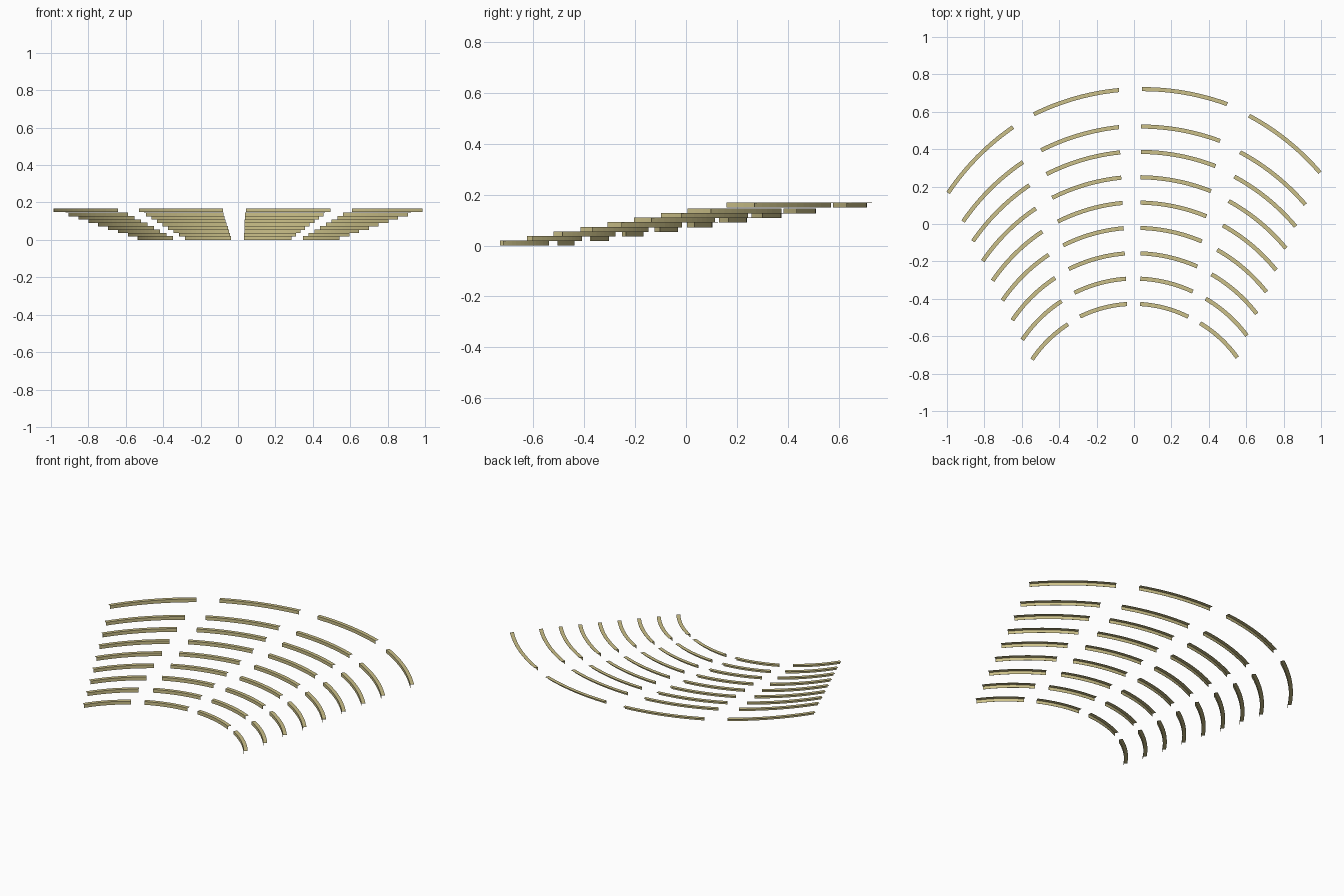
import bpy, bmesh
from mathutils import Vector

if "Cube" in bpy.data.objects:
    bpy.data.objects.remove(bpy.data.objects["Cube"])

wood = bpy.data.materials.new("pale khaki")
wood.diffuse_color = (0.60, 0.53, 0.25, 1)
wood.use_nodes = True
wood.node_tree.nodes["Principled BSDF"].inputs["Base Color"].default_value = wood.diffuse_color

# arc end points (inner end, outer end) of each block: first row, eighth row, last row
BLOCKS = {
    "inner_right": [(.033, -.422, .29, -.490), (.037, .527, .46, .450), (.043, .727, .498, .647)],
    "outer_right": [(.353, -.524, .552, -.708), (.567, .390, .916, .110), (.615, .585, .994, .281)],
    "inner_left": [(-.037, -.422, -.289, -.489), (-.08, .524, -.497, .40), (-.08, .722, -.535, .593)],
    "outer_left": [(-.353, -.530, -.545, -.719), (-.594, .337, -.914, .019), (-.647, .524, -.994, .172)],
}
RADII = (.66, 1.21, 1.32)
ROWS, SEGS = 9, 12
W, H, T = .011, .020, .001   # half depth, height, board thickness
SHIFT_Y = -.006

# bench section: upright board at the front, seat board on top
SECTION = [(-W, 0), (-W + T, 0), (-W + T, H - T), (W, H - T), (W, H), (-W, H)]


def bench(name, ends, radius, z):
    a, b = Vector(ends[:2]), Vector(ends[2:])
    chord = b - a
    n = Vector((-chord.y, chord.x)).normalized()
    if n.y < 0:
        n = -n
    centre = (a + b) / 2 - n * (radius ** 2 - (chord.length / 2) ** 2) ** .5
    bm = bmesh.new()
    rings = []
    for i in range(SEGS + 1):
        # spread evenly along the chord, pushed out on to the circle
        d = (a.lerp(b, i / SEGS) - centre).normalized()
        ring = []
        for r, h in SECTION:
            p = centre + d * (radius + r)
            ring.append(bm.verts.new((p.x, p.y + SHIFT_Y, z + h)))
        rings.append(ring)
    k = len(SECTION)
    for p, q in zip(rings, rings[1:]):
        for j in range(k):
            bm.faces.new((p[j], p[(j + 1) % k], q[(j + 1) % k], q[j]))
    bm.faces.new(rings[0])
    bm.faces.new(rings[-1][::-1])
    bmesh.ops.recalc_face_normals(bm, faces=bm.faces)
    me = bpy.data.meshes.new(name)
    bm.to_mesh(me)
    bm.free()
    me.materials.append(wood)
    bpy.context.collection.objects.link(bpy.data.objects.new(name, me))


# nine rising rows of four benches; the last row stands further back
for block, (first, eighth, last) in BLOCKS.items():
    for row in range(ROWS):
        t = row / 7
        if row < 8:
            ends = [f + (e - f) * t for f, e in zip(first, eighth)]
            radius, z = RADII[0] + (RADII[1] - RADII[0]) * t, .0180 * row
        else:
            ends, radius, z = last, RADII[2], .149
        bench(f"bench_{block}_row_{row + 1}", ends, radius, z)
